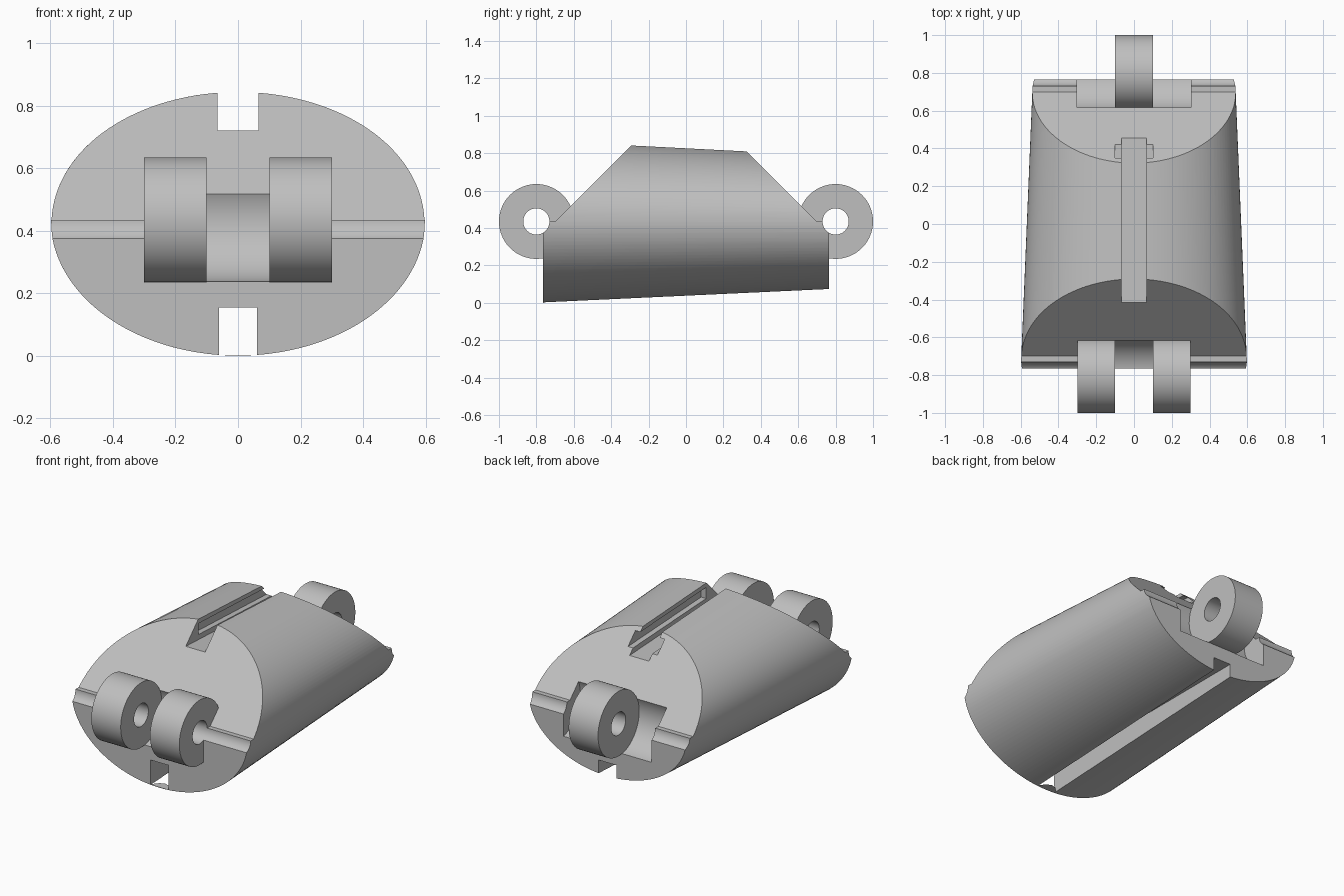
import bpy, bmesh
from math import sin, cos, tau

cube = bpy.data.objects.get("Cube")
if cube:
    bpy.data.objects.remove(cube, do_unlink=True)

AXIS_Y, AXIS_Z = 0.8, 0.435      # hinge axis
KNUCKLE, PIN = 0.2, 0.07         # hinge and pin hole radii
KNUCKLE_HALF, TONGUE_HALF = 0.3, 0.1

grey = bpy.data.materials.new("plain grey")
grey.use_nodes = True
colour = (0.52, 0.52, 0.52, 1)
grey.diffuse_color = colour
grey.node_tree.nodes["Principled BSDF"].inputs["Base Color"].default_value = colour


def loft(name, ring_a, ring_b):
    """Closed solid between two matching rings of points."""
    bm = bmesh.new()
    a = [bm.verts.new(p) for p in ring_a]
    b = [bm.verts.new(p) for p in ring_b]
    bm.faces.new(a)
    bm.faces.new(b[::-1])
    for i in range(len(a)):
        j = (i + 1) % len(a)
        bm.faces.new((a[j], a[i], b[i], b[j]))
    bmesh.ops.recalc_face_normals(bm, faces=bm.faces)
    mesh = bpy.data.meshes.new(name)
    bm.to_mesh(mesh)
    bm.free()
    mesh.materials.append(grey)
    obj = bpy.data.objects.new(name, mesh)
    bpy.context.collection.objects.link(obj)
    return obj


def prism(name, profile, x0, x1):
    """Side profile (y, z) extruded across x."""
    return loft(name, [(x0, y, z) for y, z in profile], [(x1, y, z) for y, z in profile])


def rod(name, y, radius, x0, x1, n=64):
    circle = [(y + radius * cos(tau * i / n), AXIS_Z + radius * sin(tau * i / n))
              for i in range(n)]
    return prism(name, circle, x0, x1)


def ellipse(y, rx, bottom, top, n=128):
    mid, rz = (top + bottom) / 2, (top - bottom) / 2
    return [(rx * cos(tau * i / n), y, mid + rz * sin(tau * i / n)) for i in range(n)]


def combine(target, tool, operation):
    """Apply a boolean and discard the tool."""
    tool.hide_render = True
    mod = target.modifiers.new(operation, 'BOOLEAN')
    mod.operation, mod.solver, mod.object = operation, 'EXACT', tool
    bpy.context.view_layer.objects.active = target
    bpy.ops.object.modifier_apply(modifier=mod.name)
    bpy.data.objects.remove(tool, do_unlink=True)


# Tapered oval body
segment = loft("hinged_body_segment", ellipse(-0.9, 0.605, -0.006, 0.875),
               ellipse(0.9, 0.53, 0.078, 0.783))

# Square lower ends and sloping upper ends
outline = [(-0.765, -0.2), (0.765, -0.2), (0.765, AXIS_Z), (0.7, AXIS_Z),
           (0.2, AXIS_Z + 0.5), (-0.2, AXIS_Z + 0.5), (-0.7, AXIS_Z), (-0.765, AXIS_Z)]
combine(segment, prism("end_trim", outline, -1, 1), 'INTERSECT')

# Hinge barrels at both ends
for side in (-1, 1):
    combine(segment, rod("hinge_barrel", side * AXIS_Y, KNUCKLE,
                         -KNUCKLE_HALF, KNUCKLE_HALF), 'UNION')

# Front socket leaves two knuckles, back sockets leave one tongue
GAP = KNUCKLE + 0.001
combine(segment, rod("front_socket", -AXIS_Y, GAP, -TONGUE_HALF, TONGUE_HALF), 'DIFFERENCE')
for side in (-1, 1):
    combine(segment, rod("back_socket", AXIS_Y, GAP, side * TONGUE_HALF,
                         side * (KNUCKLE_HALF + 0.001)), 'DIFFERENCE')

# Pin holes
for side in (-1, 1):
    combine(segment, rod("pin_hole", side * AXIS_Y, PIN, -1, 1, 48), 'DIFFERENCE')

# Top slot, with an undercut groove open to the back
top_slot = [(-0.6, 0.729), (0.6, 0.673), (0.6, 1), (-0.6, 1)]
combine(segment, prism("top_slot", top_slot, -0.066, 0.066), 'DIFFERENCE')
groove = [(-0.29, 0.746), (0.6, 0.705), (0.6, 0.773), (-0.29, 0.814)]
combine(segment, prism("top_groove", groove, -0.1, 0.1), 'DIFFERENCE')

# Bottom slot
bottom_slot = [(-1, 0.003), (1, 0.003), (1, 0.155), (-1, 0.155)]
combine(segment, prism("bottom_slot", bottom_slot, -0.06, 0.06), 'DIFFERENCE')

# Smooth curves, sharp edges
bpy.ops.object.select_all(action='DESELECT')
segment.select_set(True)
bpy.context.view_layer.objects.active = segment
bpy.ops.object.shade_smooth_by_angle(angle=0.5)
